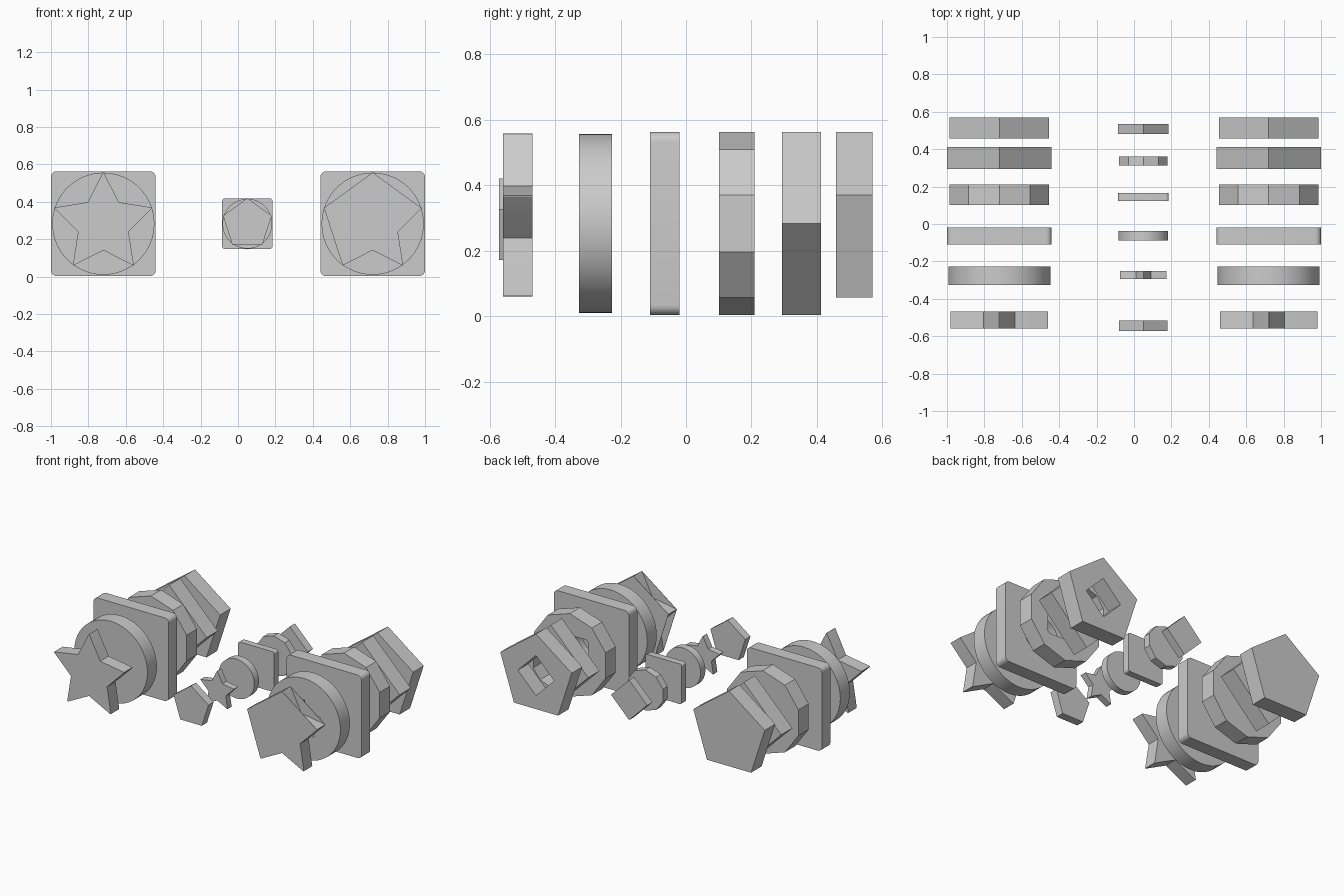
import bpy, bmesh
from math import sin, cos, pi, radians
from mathutils import Vector

if "Cube" in bpy.data.objects:
    bpy.data.objects.remove(bpy.data.objects["Cube"])

CENTER_Z = 0.283
grey = bpy.data.materials.new("plain_grey")
grey.use_nodes = True
COLOR = (0.6, 0.6, 0.6, 1)
grey.diffuse_color = COLOR
grey.node_tree.nodes["Principled BSDF"].inputs["Base Color"].default_value = COLOR


def ring(sides, r, r_inner=None):
    """Points clockwise from the top; every second one uses r_inner if given."""
    radii = [r, r_inner or r]
    return [(radii[i % 2] * sin(2 * pi * i / sides),
             radii[i % 2] * cos(2 * pi * i / sides)) for i in range(sides)]


def outline(shape, s):
    """Profile and corner radius of a shape; s is its overall half size."""
    if shape == "star":
        return ring(10, s, s * 0.51), s * 0.025
    if shape == "square":
        return [(-s, s), (s, s), (s, -s), (-s, -s)], s * 0.11
    sides = {"disc": 64, "decagon": 10, "diamond": 4, "pentagon": 5}[shape]
    return ring(sides, s), 0


def slab(name, points, x, y0, y1, corner=0, every=1):
    """Extrude an upright profile from y0 back to y1, rounding chosen corners."""
    bm = bmesh.new()
    verts = [bm.verts.new((x + px, y0, CENTER_Z + pz)) for px, pz in points]
    bm.faces.new(verts)
    if corner:
        bmesh.ops.bevel(bm, geom=verts[::every], offset=corner, segments=6,
                        profile=0.5, affect='VERTICES')
    out = bmesh.ops.extrude_face_region(bm, geom=bm.faces[:])
    moved = [g for g in out["geom"] if isinstance(g, bmesh.types.BMVert)]
    bmesh.ops.translate(bm, verts=moved, vec=Vector((0, y1 - y0, 0)))
    bmesh.ops.recalc_face_normals(bm, faces=bm.faces[:])
    mesh = bpy.data.meshes.new(name)
    bm.to_mesh(mesh)
    bm.free()
    mesh.materials.append(grey)
    obj = bpy.data.objects.new(name, mesh)
    bpy.context.collection.objects.link(obj)
    return obj


def piece(name, shape, size, x, y0, y1):
    points, corner = outline(shape, size)
    return slab(name, points, x, y0, y1, corner, 2 if shape == "star" else 1)


def cut(obj, cutter):
    mod = obj.modifiers.new("hole", 'BOOLEAN')
    mod.operation, mod.solver, mod.object = 'DIFFERENCE', 'EXACT', cutter
    bpy.context.view_layer.objects.active = obj
    bpy.ops.object.modifier_apply(modifier=mod.name)
    bpy.data.objects.remove(cutter)


# Each row: large shape, size, y span; small shape, size, y span
rows = [
    ("star", 0.278, -0.559, -0.469, "pentagon", 0.137, -0.572, -0.517),
    ("disc", 0.273, -0.327, -0.226, "star", 0.133, -0.294, -0.250),
    ("square", 0.28, -0.110, -0.020, "disc", 0.133, -0.088, -0.038),
    ("decagon", 0.28, 0.101, 0.210, "square", 0.135, 0.122, 0.167),
    ("diamond", 0.28, 0.294, 0.413, "decagon", 0.137, 0.312, 0.362),
    ("pentagon", 0.28, 0.458, 0.570, "diamond", 0.135, 0.480, 0.535),
]
parts = []
for big, bs, b0, b1, small, ss, s0, s1 in rows:
    parts.append(piece("solid_" + big, big, bs, -0.72, b0, b1))
    parts.append(piece("small_" + small, small, ss, 0.05, s0, s1))
    holed = piece("holed_" + big, big, bs, 0.72, b0, b1)
    parts.append(holed)
    if big != "star":
        cut(holed, piece("cutter", small, ss, 0.72, b0 - 0.1, b1 + 0.1))

# Thin webs closing three notches on both faces of the left star
tips, _ = outline("star", 0.274)
for i in (0, 6, 8):
    web = [tips[i], tips[i + 1], tips[(i + 2) % 10]]
    for side, y in (("front", -0.559), ("back", -0.471)):
        parts.append(slab(f"star_web_{side}_{i}", web, 0.72, y, y + 0.002))

# Smooth the round sides, keep the corners sharp
bpy.ops.object.select_all(action='DESELECT')
for obj in parts:
    obj.select_set(True)
bpy.context.view_layer.objects.active = parts[0]
bpy.ops.object.shade_smooth_by_angle(angle=radians(30))
